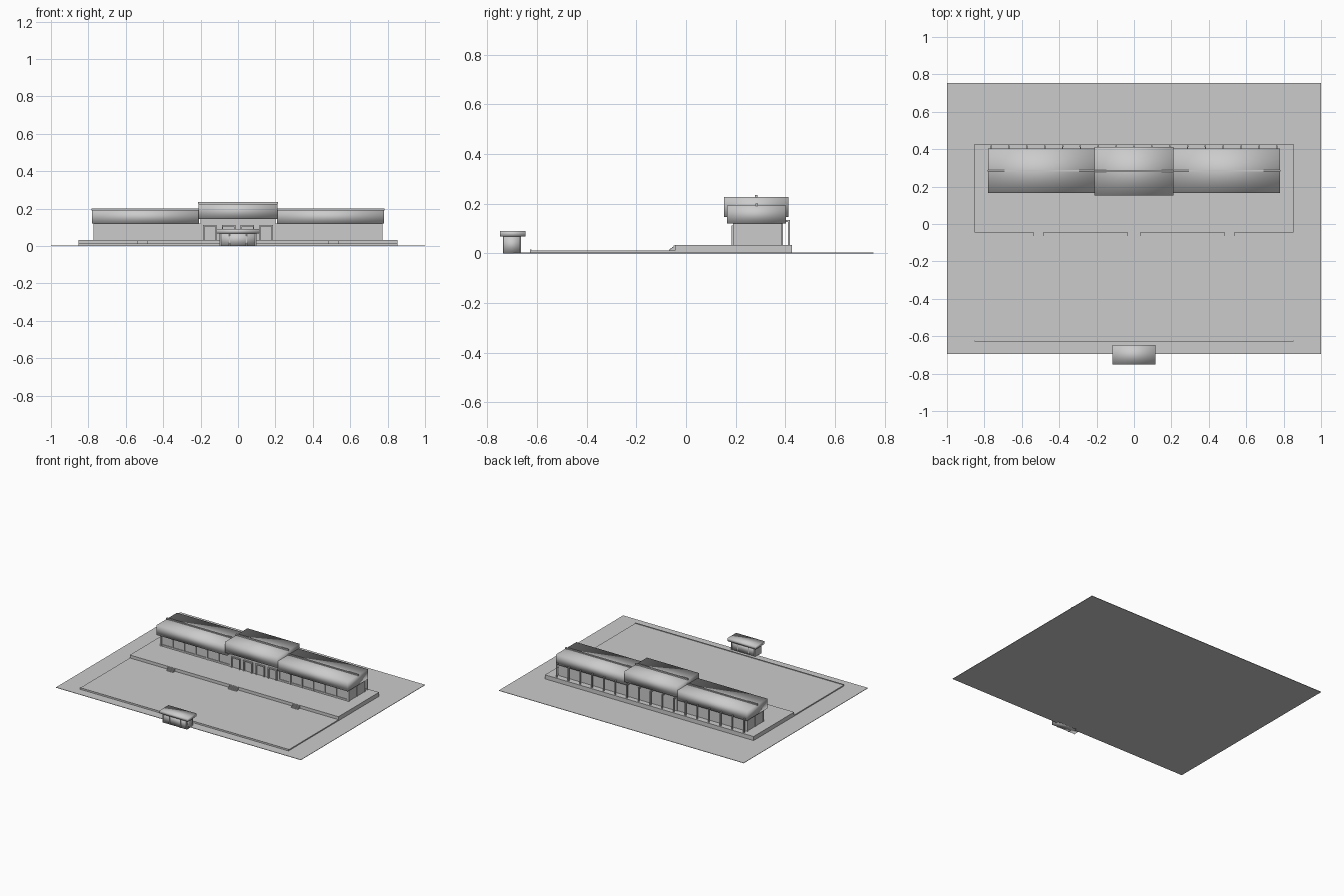
import bpy, bmesh

grey = bpy.data.materials.new("concrete_grey")
grey.diffuse_color = (0.6, 0.6, 0.6, 1)


def boxes(name, spans, smooth=False):
    """One object from a list of boxes (x0, x1, y0, y1, z0, z1)."""
    bm = bmesh.new()
    for x0, x1, y0, y1, z0, z1 in spans:
        vs = bmesh.ops.create_cube(bm, size=1)["verts"]
        for v in vs:
            v.co.x = x1 if v.co.x > 0 else x0
            v.co.y = y1 if v.co.y > 0 else y0
            v.co.z = z1 if v.co.z > 0 else z0
    for f in bm.faces:
        f.smooth = smooth
    me = bpy.data.meshes.new(name)
    bm.to_mesh(me)
    bm.free()
    me.materials.append(grey)
    ob = bpy.data.objects.new(name, me)
    bpy.context.collection.objects.link(ob)
    return ob


def both(x0, x1, *rest):
    """The same box on the right and on the left."""
    return [(x0, x1, *rest), (-x1, -x0, *rest)]


# Site and terraces
boxes("ground", [(-1, 1, -0.695, 0.755, 0, 0.003)])
boxes("lower_yard", [(-0.852, 0.852, -0.625, -0.045, 0.003, 0.011)])
boxes("yard_kerb", [(-0.852, 0.852, -0.628, -0.623, 0.003, 0.015)])
boxes("upper_terrace", [(-0.852, 0.852, -0.045, 0.428, 0.003, 0.033)])

# Three short flights of steps up to the terrace
steps = []
for x in (-0.51, 0, 0.51):
    w = 0.035 if x == 0 else 0.027
    for i in range(4):
        steps.append((x - w, x + w, -0.069 + i * 0.006, -0.045, 0.011, 0.016 + i * 0.005))
boxes("steps", steps)

# Wings: recessed glazing, piers, sill and lintel
boxes("wing_walls", both(0.2, 0.768, 0.197, 0.385, 0.033, 0.122))
PITCH = 0.0935
piers, sills = [], []
for i in range(7):
    x = 0.2 + i * PITCH
    piers += both(x - 0.004, x + 0.004, 0.190, 0.198, 0.033, 0.122)
sills += both(0.2, 0.768, 0.192, 0.198, 0.033, 0.045)
sills += both(0.2, 0.768, 0.192, 0.198, 0.112, 0.122)
boxes("window_piers", piers)
boxes("sills_and_lintels", sills)
boxes("end_piers", [p for y in (0.19, 0.285, 0.378) for p in
                    both(0.767, 0.772, y, y + 0.008, 0.033, 0.122)])

# Rear gallery columns
boxes("rear_columns", [((i - 8) * 0.0955 - 0.004, (i - 8) * 0.0955 + 0.004,
                        0.411, 0.419, 0.033, 0.135) for i in range(17)])
boxes("rear_beams", [((i - 8) * 0.0955 - 0.003, (i - 8) * 0.0955 + 0.003,
                      0.385, 0.415, 0.126, 0.135) for i in range(17)])

# Centre block with entrance doors
boxes("centre_walls", [(-0.2, 0.2, 0.193, 0.39, 0.033, 0.15)])
frames = []
for x in (-0.15, -0.05, 0.05, 0.15):
    frames += [(x - 0.036, x - 0.029, 0.183, 0.194, 0.033, 0.11),
               (x + 0.029, x + 0.036, 0.183, 0.194, 0.033, 0.11),
               (x - 0.036, x + 0.036, 0.183, 0.194, 0.104, 0.112)]
boxes("door_frames", frames)

# Deep slab roofs with ridge rails
for side, (a, b) in {"right": (0.208, 0.78), "left": (-0.78, -0.208)}.items():
    boxes(side + "_wing_roof", [(a, b, 0.165, 0.403, 0.12, 0.193)], True)
boxes("centre_roof", [(-0.212, 0.212, 0.153, 0.413, 0.146, 0.226)], True)
boxes("ridge_rails", both(0.212, 0.784, 0.280, 0.290, 0.19, 0.2)
      + [(-0.214, 0.214, 0.278, 0.288, 0.224, 0.235)])

# Gatehouse
boxes("gatehouse_walls", [(-0.098, 0.098, -0.735, -0.668, 0, 0.07)], True)
boxes("gatehouse_roof", [(-0.115, 0.115, -0.75, -0.647, 0.068, 0.09)], True)
boxes("gatehouse_frames", [(x - 0.003, x + 0.003, -0.738, -0.664, 0, 0.07)
                           for x in (-0.095, -0.045, 0.045, 0.095)])
